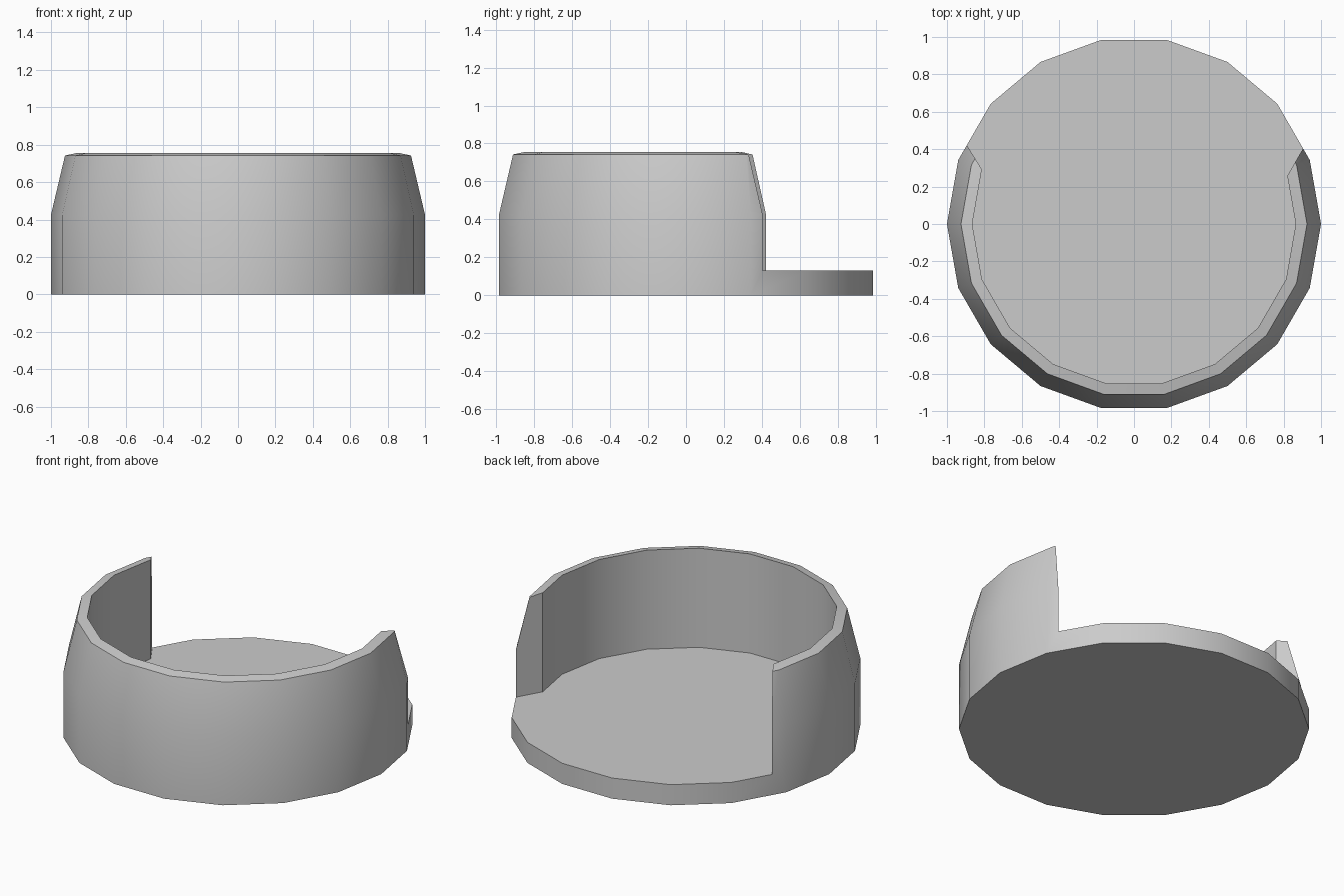
import bpy, bmesh, math

if "Cube" in bpy.data.objects:
    bpy.data.objects.remove(bpy.data.objects["Cube"])

SIDES = 18
FLOOR_Z = 0.13


def new_object(name, bm):
    bmesh.ops.recalc_face_normals(bm, faces=bm.faces)
    mesh = bpy.data.meshes.new(name)
    bm.to_mesh(mesh)
    bm.free()
    ob = bpy.data.objects.new(name, mesh)
    bpy.context.collection.objects.link(ob)
    return ob


def ring(bm, r, z):
    return [bm.verts.new((r * math.cos(i * math.tau / SIDES),
                          r * math.sin(i * math.tau / SIDES), z))
            for i in range(SIDES)]


# Full round cup: outer wall, tapered top, rim, inner wall, floor
bm = bmesh.new()
profile = [(1, 0), (1, 0.425), (0.925, 0.742), (0.865, 0.755), (0.865, FLOOR_Z)]
rings = [ring(bm, r, z) for r, z in profile]
for a, b in zip(rings, rings[1:]):
    for i in range(SIDES):
        j = (i + 1) % SIDES
        bm.faces.new((a[i], a[j], b[j], b[i]))
bm.faces.new(rings[0])
bm.faces.new(rings[-1])
cup = new_object("round_tray", bm)

# Cutter that opens the back of the wall down to the floor
outline = [(-1.053, 0.678), (-0.773, 0.227), (0.775, 0.179),
           (1.076, 0.704), (1.076, 1.2), (-1.053, 1.2)]
bm = bmesh.new()
base = bm.faces.new([bm.verts.new((x, y, FLOOR_Z)) for x, y in outline])
ext = bmesh.ops.extrude_face_region(bm, geom=[base])["geom"]
bmesh.ops.translate(bm, vec=(0, 0, 1),
                    verts=[v for v in ext if isinstance(v, bmesh.types.BMVert)])
cutter = new_object("back_opening_cutter", bm)
cutter.hide_render = True

mod = cup.modifiers.new("back_opening", 'BOOLEAN')
mod.operation = 'DIFFERENCE'
mod.solver = 'EXACT'
mod.object = cutter
bpy.context.view_layer.objects.active = cup
cup.select_set(True)
bpy.ops.object.modifier_apply(modifier=mod.name)
bpy.data.objects.remove(cutter)

# Merge the coplanar floor pieces, then shade
bm = bmesh.new()
bm.from_mesh(cup.data)
bmesh.ops.remove_doubles(bm, verts=bm.verts, dist=1e-4)
bmesh.ops.dissolve_limit(bm, angle_limit=math.radians(0.5),
                         verts=bm.verts, edges=bm.edges)
bm.to_mesh(cup.data)
bm.free()
bpy.ops.object.shade_smooth_by_angle(angle=math.radians(30))
